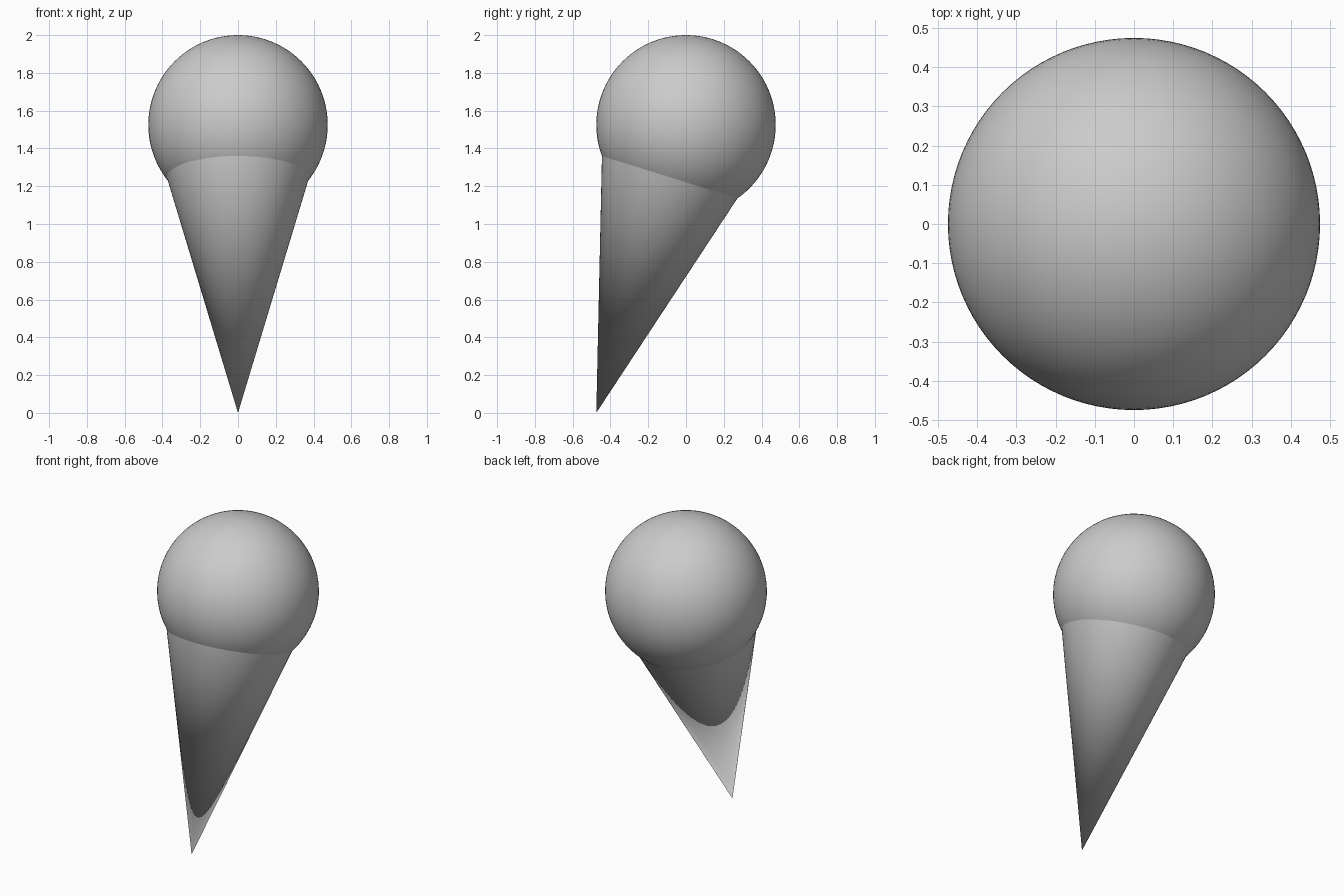
import bpy
from mathutils import Vector

if "Cube" in bpy.data.objects:
    bpy.data.objects.remove(bpy.data.objects["Cube"])

R = 0.475
ball_centre = Vector((0, 0, 2 - R))
tip = Vector((0, -R, 0))


def finish(name):
    obj = bpy.context.object
    obj.name = name
    bpy.ops.object.shade_smooth_by_angle()
    return obj


# Round scoop
bpy.ops.mesh.primitive_uv_sphere_add(segments=96, ring_count=48, radius=R,
                                     location=ball_centre)
finish("scoop")

# Tilted cone: its axis runs from the tip to the scoop centre, base hidden inside
axis = (ball_centre - tip).normalized()
length = 1.40
slope = 0.376 / 1.308
bpy.ops.mesh.primitive_cone_add(vertices=96, radius1=0, radius2=slope * length,
                                depth=length,
                                location=tip + axis * length / 2,
                                rotation=axis.to_track_quat('Z', 'Y').to_euler())
finish("cone")
